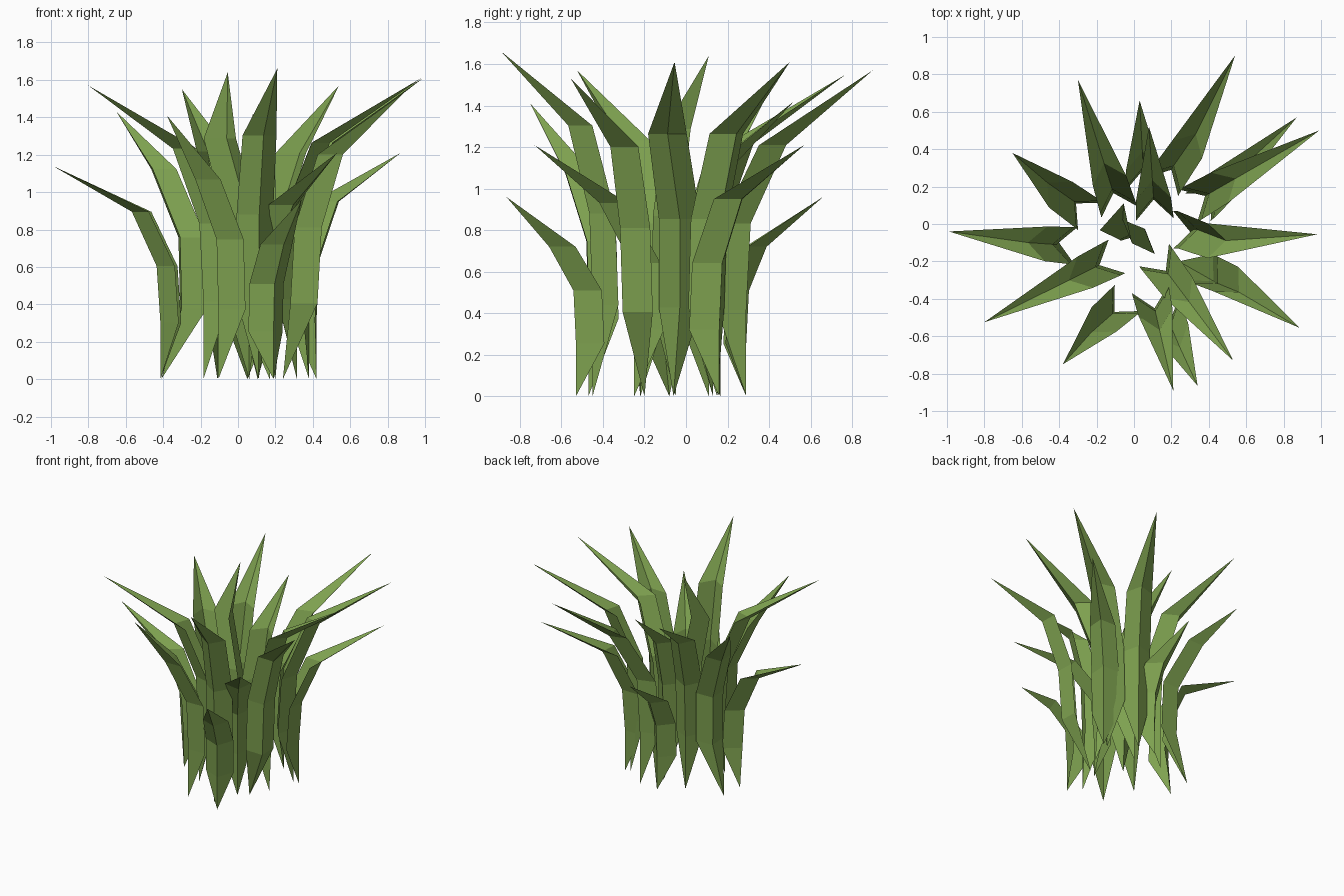
import bpy, bmesh, math
from mathutils import Vector

if "Cube" in bpy.data.objects:
    bpy.data.objects.remove(bpy.data.objects["Cube"])

mat = bpy.data.materials.new("leaf_green")
mat.diffuse_color = (0.21, 0.36, 0.08, 1)
mat.use_nodes = True
mat.node_tree.nodes["Principled BSDF"].inputs["Base Color"].default_value = mat.diffuse_color

# Rows of a blade: height fraction, reach fraction, size of the folded section
ROWS = [(0.265, 0.0, 1.0), (0.53, 0.035, 1.0), (0.785, 0.265, 0.93)]
HALF_WIDTH, DEPTH = 0.1, 0.105


def blade(name, base, tip, shift=(0, 0), bend=None, facing=None, elbow=0.785):
    """Folded leaf: pointed foot, three V-shaped rows, long bent tip.
    shift moves the lower rows, bend the top row, facing turns the fold,
    elbow is the height fraction of the top row."""
    foot, end = Vector((*base, 0)), Vector(tip)
    reach = Vector((end.x - foot.x, end.y - foot.y, 0))
    out = reach.normalized()
    if facing is not None:
        a = math.radians(facing)
        out = Vector((math.cos(a), math.sin(a), 0))
    side = Vector((-out.y, out.x, 0))
    bm = bmesh.new()
    start = bm.verts.new(foot)
    rows = []
    moves = (shift, shift, bend or shift)
    for (hz, r, s), move in zip(ROWS[:2] + [(elbow, *ROWS[2][1:])], moves):
        ridge = foot + reach * r + Vector((*move, end.z * hz))
        back = ridge - out * DEPTH * s
        rows.append([bm.verts.new(p) for p in
                     (back - side * HALF_WIDTH * s, ridge, back + side * HALF_WIDTH * s)])
    point = bm.verts.new(end)
    for i in (0, 1):
        bm.faces.new((start, rows[0][i + 1], rows[0][i]))
        for a, b in zip(rows, rows[1:]):
            bm.faces.new((a[i], a[i + 1], b[i + 1], b[i]))
        bm.faces.new((rows[2][i], rows[2][i + 1], point))
    bmesh.ops.recalc_face_normals(bm, faces=bm.faces)
    mesh = bpy.data.meshes.new(name)
    bm.to_mesh(mesh)
    bm.free()
    mesh.materials.append(mat)
    bpy.context.collection.objects.link(bpy.data.objects.new(name, mesh))


# Foot position, tip position and adjustments of every blade in the tuft
BLADES = [
    ((0.20, 0.29), (0.54, 0.90, 1.57), dict(bend=(0.04, 0.03), elbow=0.77)),
    ((-0.11, 0.165), (-0.30, 0.77, 1.55), {}),
    ((0.05, 0.29), (0.03, 0.66, 0.96), dict(elbow=0.75)),
    ((0.105, 0.13), (0.08, 0.52, 1.42), {}),
    ((0.42, 0.16), (0.87, 0.57, 1.21), {}),
    ((0.38, 0.15), (0.99, 0.50, 1.61), {}),
    ((0.315, -0.06), (0.98, -0.055, 1.61), dict(shift=(0, 0.03), bend=(0, -0.03))),
    ((0.24, -0.20), (0.885, -0.555, 1.53),
     dict(shift=(0.185, -0.105), bend=(0.15, -0.07), facing=-45)),
    ((0.17, -0.25), (0.53, -0.73, 1.21), dict(bend=(0.03, -0.04), elbow=0.77)),
    ((0.19, -0.53), (0.34, -0.865, 0.96), dict(bend=(0.015, -0.04), elbow=0.75)),
    ((0.11, -0.45), (0.21, -0.89, 1.66), {}),
    ((-0.105, -0.47), (-0.38, -0.75, 1.41), dict(bend=(-0.05, -0.035), elbow=0.757)),
    ((-0.185, -0.22), (-0.80, -0.525, 1.57), {}),
    ((-0.415, -0.08), (-0.99, -0.04, 1.14), dict(shift=(0, -0.03))),
    ((-0.41, 0.11), (-0.65, 0.38, 1.43), dict(shift=(0.1, 0), bend=(0.01, 0.04), facing=138)),
    ((0.06, -0.05), (-0.055, 0.11, 1.64), dict(shift=(0, 0.02), bend=(-0.09, 0.03), facing=68)),
]
for n, (base, tip, extra) in enumerate(BLADES, 1):
    blade(f"grass_blade_{n:02d}", base, tip, **extra)
